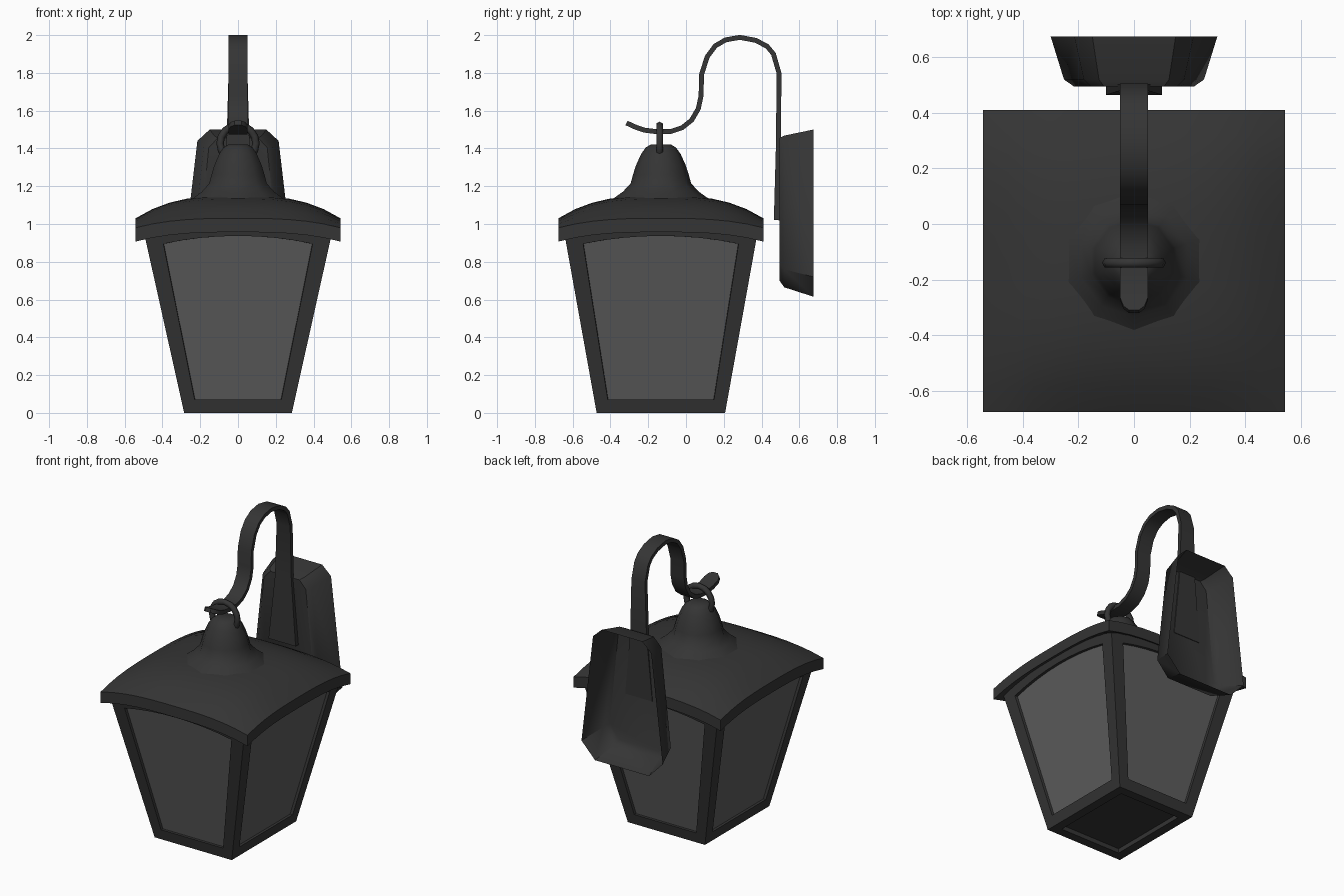
import bpy, bmesh
from math import sin, cos, pi, radians
from mathutils import Vector

if "Cube" in bpy.data.objects:
    bpy.data.objects.remove(bpy.data.objects["Cube"])

CY = -0.133          # lantern axis in y


def material(name, v):
    m = bpy.data.materials.new(name)
    m.diffuse_color = (v, v, v, 1)
    m.use_nodes = True
    m.node_tree.nodes["Principled BSDF"].inputs["Base Color"].default_value = m.diffuse_color
    return m


METAL = material("dark_metal", 0.035)
GLASS = material("grey_glass", 0.11)


def make(name, verts, faces, mat=METAL, smooth=None, fix=True):
    me = bpy.data.meshes.new(name)
    me.from_pydata([tuple(v) for v in verts], [], faces)
    bm = bmesh.new()
    bm.from_mesh(me)
    bmesh.ops.remove_doubles(bm, verts=bm.verts, dist=1e-5)
    if fix:
        bmesh.ops.recalc_face_normals(bm, faces=bm.faces)
    bm.to_mesh(me)
    bm.free()
    ob = bpy.data.objects.new(name, me)
    bpy.context.collection.objects.link(ob)
    me.materials.append(mat)
    if smooth:
        bpy.ops.object.select_all(action='DESELECT')
        ob.select_set(True)
        bpy.context.view_layer.objects.active = ob
        bpy.ops.object.shade_smooth_by_angle(angle=radians(smooth))
    return ob


def loft(loops, cap_start=False, cap_end=False):
    n = len(loops[0])
    verts = [v for lp in loops for v in lp]
    faces = [(i * n + j, i * n + (j + 1) % n, (i + 1) * n + (j + 1) % n, (i + 1) * n + j)
             for i in range(len(loops) - 1) for j in range(n)]
    if cap_start:
        faces.append(tuple(range(n))[::-1])
    if cap_end:
        faces.append(tuple(range((len(loops) - 1) * n, len(loops) * n)))
    return verts, faces


# Body: four tapered framed sides, each with a recessed pane
def side_point(k, t, z, depth=0.0):
    hx, hy = 0.285 + 0.223 * z, 0.34 + 0.18 * z
    w, d = (hx, hy) if k % 2 == 0 else (hy, hx)
    a, out = t(w) if callable(t) else t * w, d - depth
    x, y = [(a, -out), (out, a), (-a, out), (-out, -a)][k]
    return Vector((x, y + CY, z))


N = 8
ts = [1 - 2 * i / N for i in range(N + 1)]
for k, label in enumerate(("front", "right", "back", "left")):
    outer = [(-1, 0), (1, 0)] + [(t, 0.935 + 0.05 * (1 - t * t)) for t in ts]
    inner = [(-1, 0.07), (1, 0.07)] + [(t, 0.895 + 0.042 * (1 - t * t)) for t in ts]
    out_loop = [side_point(k, t, z) for t, z in outer]

    def inset(depth, m):
        return [side_point(k, lambda w, t=t, z=z: t * (w - m - 0.022 * z), z, depth)
                for t, z in inner]
    rim, back = inset(0, 0.07), inset(0.018, 0.072)
    make(label + "_frame", *loft([out_loop, rim, back]), fix=False)
    make(label + "_pane", back, [tuple(range(len(back)))], GLASS, fix=False)


# Base with a recessed bottom panel
def rect(hx, hy, z):
    return [(sx * hx, CY + sy * hy, z) for sx, sy in ((-1, -1), (-1, 1), (1, 1), (1, -1))]


make("base", *loft([rect(0.285, 0.34, 0), rect(0.225, 0.28, 0), rect(0.225, 0.28, 0.03)],
                   cap_end=True), fix=False)

# Pillow-shaped roof slab with arched eaves
G, H = 12, 0.543


def roof_z(u, v):
    a, b = abs(u) ** 2.9, abs(v) ** 2.9
    return 1.15 - 0.12 * (a + b) + 0.07 * a * b


rv, rf = [], []
M = (G + 1) ** 2
for drop in (0, 0.073):
    for i in range(G + 1):
        for j in range(G + 1):
            u, v = 2 * i / G - 1, 2 * j / G - 1
            rv.append((u * H, CY + v * H, roof_z(u, v) - drop))
for i in range(G):
    for j in range(G):
        a = i * (G + 1) + j
        q = (a, a + G + 1, a + G + 2, a + 1)
        rf += [q, tuple(M + n for n in q[::-1])]
edge = ([i * (G + 1) for i in range(G + 1)] + [G * (G + 1) + j for j in range(1, G + 1)]
        + [i * (G + 1) + G for i in range(G - 1, -1, -1)] + list(range(G - 1, 0, -1)))
for a, b in zip(edge, edge[1:] + edge[:1]):
    rf.append((a, b, b + M, a + M))
roof = make("roof", rv, rf, smooth=35)

# Turned cap on the roof
profile = [(0.258, 1.13), (0.2, 1.172), (0.16, 1.215), (0.148, 1.26), (0.132, 1.31),
           (0.105, 1.37), (0.08, 1.405), (0.055, 1.42)]
S = 10
make("roof_cap", *loft([[(r * sin(2 * pi * i / S), CY - r * cos(2 * pi * i / S), z)
                         for i in range(S)] for r, z in profile], cap_end=True), smooth=45)

# Hanging ring
bpy.ops.mesh.primitive_torus_add(major_radius=0.095, minor_radius=0.02, major_segments=16,
                                 minor_segments=6, location=(0, -0.14, 1.427),
                                 rotation=(pi / 2, 0, 0))
ring = bpy.context.object
ring.name = "hanging_ring"
ring.data.materials.append(METAL)
bpy.ops.object.shade_smooth_by_angle(angle=radians(65))

# Curved strap arm: y, z, half width
path = [(-0.315, 1.535, 0.018), (-0.3, 1.528, 0.038), (-0.27, 1.514, 0.05),
        (-0.22, 1.497, 0.05), (-0.15, 1.488, 0.05), (-0.08, 1.49, 0.05), (-0.02, 1.51, 0.05),
        (0.03, 1.55, 0.05), (0.065, 1.61, 0.05), (0.08, 1.68, 0.05), (0.082, 1.79, 0.05),
        (0.112, 1.885, 0.05), (0.155, 1.943, 0.05), (0.21, 1.975, 0.05), (0.285, 1.988, 0.05),
        (0.37, 1.972, 0.05), (0.43, 1.94, 0.05), (0.463, 1.9, 0.05), (0.492, 1.8, 0.05),
        (0.49, 1.45, 0.06), (0.482, 1.02, 0.1)]
loops = []
for i, (y, z, w) in enumerate(path):
    p, q = path[max(i - 1, 0)], path[min(i + 1, len(path) - 1)]
    d = Vector((q[0] - p[0], q[1] - p[1])).normalized()
    h = 0.013 + (0.004 if i == len(path) - 1 else 0)
    ny, nz = -d.y * h, d.x * h
    loops.append([(-w, y + ny, z + nz), (w, y + ny, z + nz), (w, y - ny, z - nz),
                  (-w, y - ny, z - nz)])
make("strap_arm", *loft(loops, True, True), smooth=35)

# Wall plate: hollow tapered shell, open at the back
outline = [(0.2, 0.615), (0.3, 0.72), (0.215, 1.44), (0.15, 1.5)]
outline += [(-x, z) for x, z in reversed(outline)]


def plate_loop(y, s, z0, z1):
    return [(x * s, y, z0 + (z - 0.615) / 0.885 * (z1 - z0)) for x, z in outline]


make("wall_plate", *loft([plate_loop(0.675, 1, 0.615, 1.5), plate_loop(0.52, 0.84, 0.665, 1.468),
                          plate_loop(0.495, 0.72, 0.7, 1.455)], cap_end=True), smooth=40)
